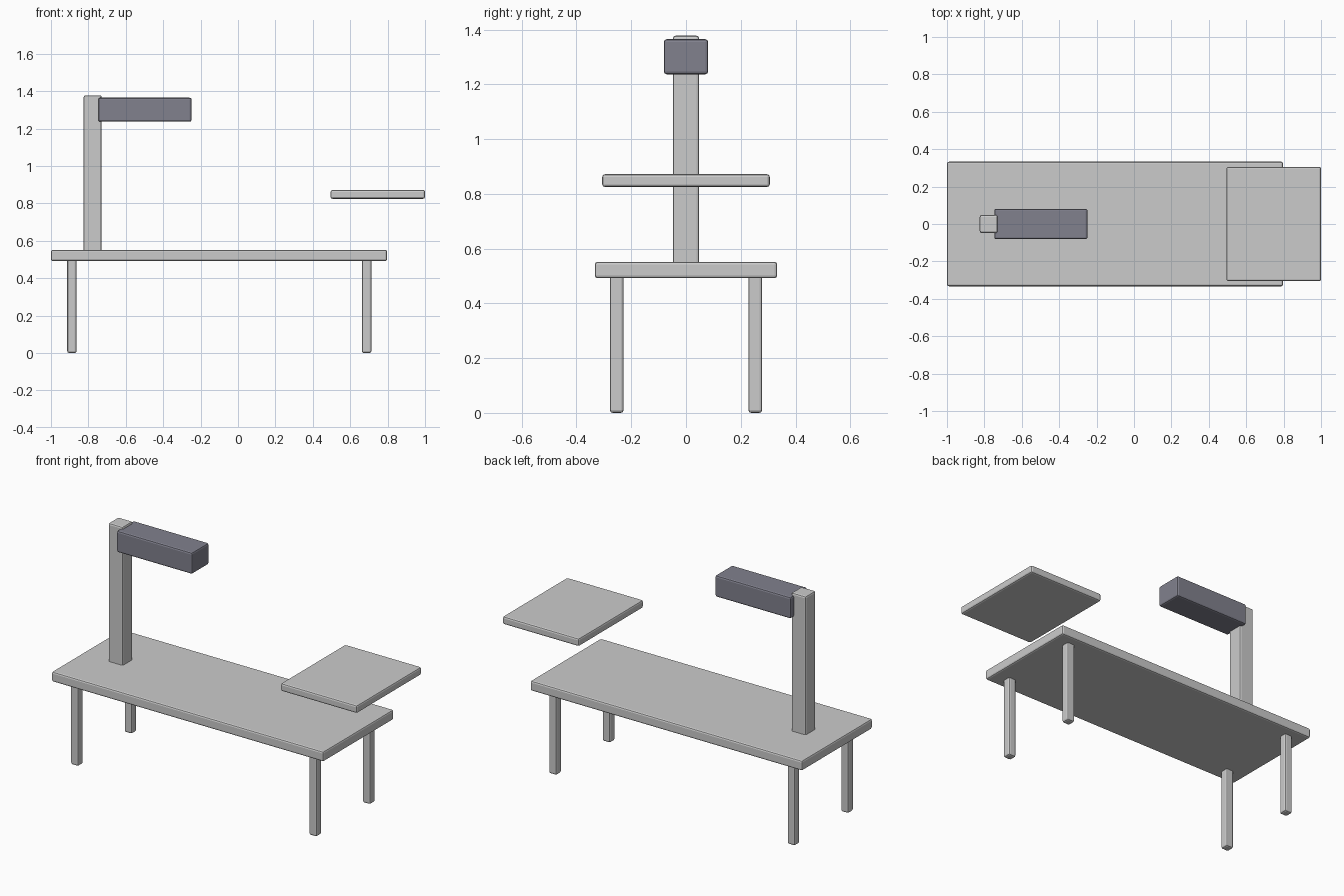
import bpy

if "Cube" in bpy.data.objects:
    bpy.data.objects.remove(bpy.data.objects["Cube"])

dark = bpy.data.materials.new("dark_grey")
dark.diffuse_color = (0.22, 0.22, 0.27, 1)
dark.use_nodes = True
dark.node_tree.nodes["Principled BSDF"].inputs["Base Color"].default_value = dark.diffuse_color


def box(name, x, y, z, mat=None, bevel=0.01):
    """Bevelled box from (min, max) ranges on each axis."""
    lo, hi = zip(x, y, z)
    bpy.ops.mesh.primitive_cube_add(size=1, location=[(a + b) / 2 for a, b in zip(lo, hi)])
    ob = bpy.context.object
    ob.name = name
    for v in ob.data.vertices:
        v.co = [c * (b - a) for c, a, b in zip(v.co, lo, hi)]
    mod = ob.modifiers.new("edge_bevel", 'BEVEL')
    mod.width = bevel
    mod.segments = 2
    if mat:
        ob.data.materials.append(mat)
    return ob


# Table top
box("table_top", (-1, 0.797), (-0.333, 0.333), (0.492, 0.552))

# Four legs
for side, cx in (("left", -0.888), ("right", 0.688)):
    for end, cy in (("front", -0.253), ("back", 0.253)):
        box(f"{end}_{side}_leg", (cx - 0.025, cx + 0.025),
            (cy - 0.025, cy + 0.025), (0, 0.502))

# Upright post and the dark head projecting from it
box("post", (-0.825, -0.729), (-0.048, 0.048), (0.53, 1.378))
box("head", (-0.747, -0.248), (-0.081, 0.081), (1.237, 1.365), dark)

# Raised floating panel over the right end
box("raised_panel", (0.495, 1), (-0.306, 0.306), (0.825, 0.872))
